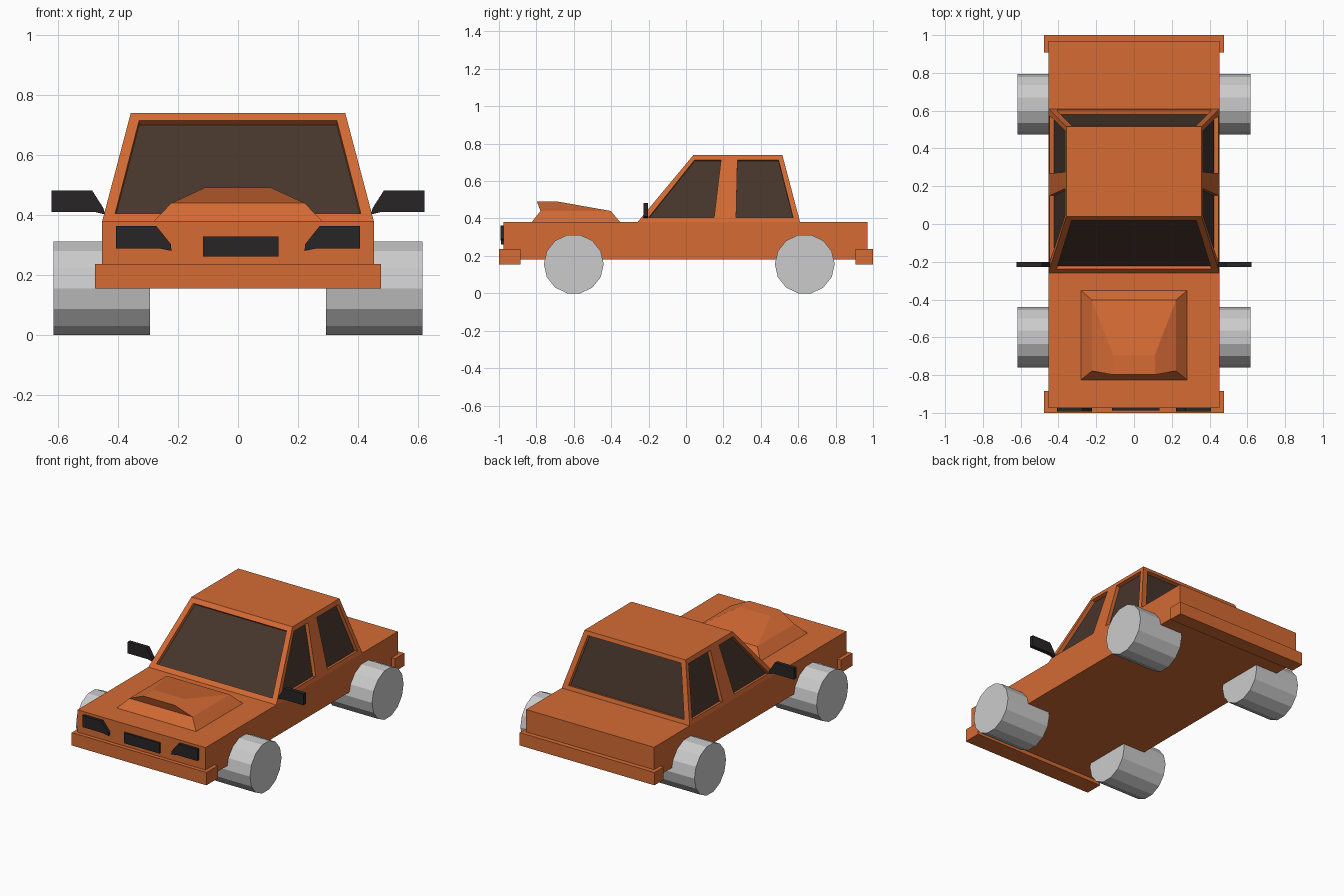
import bpy, bmesh, math
from mathutils import Vector, Matrix

if "Cube" in bpy.data.objects:
    bpy.data.objects.remove(bpy.data.objects["Cube"])


def material(name, rgb):
    m = bpy.data.materials.new(name)
    m.diffuse_color = (*rgb, 1)
    m.use_nodes = True
    m.node_tree.nodes["Principled BSDF"].inputs["Base Color"].default_value = m.diffuse_color
    return m


PAINT = material("orange paint", (0.66, 0.145, 0.034))
GLASS = material("tinted glass", (0.061, 0.036, 0.025))
BLACK = material("black trim", (0.021, 0.018, 0.019))


def finish(name, bm, mat=None):
    bmesh.ops.recalc_face_normals(bm, faces=bm.faces)
    me = bpy.data.meshes.new(name)
    bm.to_mesh(me)
    bm.free()
    ob = bpy.data.objects.new(name, me)
    bpy.context.collection.objects.link(ob)
    if mat:
        me.materials.append(mat)
    return ob


def loft(bm, *rings):
    """Closed solid through matching rings of points."""
    vs = [[bm.verts.new(p) for p in r] for r in rings]
    n = len(vs[0])
    for a, b in zip(vs, vs[1:]):
        for i in range(n):
            j = (i + 1) % n
            bm.faces.new((a[i], a[j], b[j], b[i]))
    bm.faces.new(vs[0][::-1])
    bm.faces.new(vs[-1])


def rect(x, y0, y1, z):
    return [(-x, y0, z), (x, y0, z), (x, y1, z), (-x, y1, z)]


def solid(name, mat, *rings):
    bm = bmesh.new()
    loft(bm, *rings)
    return finish(name, bm, mat)


# Body, bumpers and hood scoop
solid("body", PAINT, rect(0.453, -0.975, 0.97, 0.18), rect(0.453, -0.975, 0.97, 0.38))
solid("front_bumper", PAINT, rect(0.477, -1.0, -0.885, 0.155), rect(0.477, -1.0, -0.885, 0.237))
solid("rear_bumper", PAINT, rect(0.477, 0.907, 1.0, 0.155), rect(0.477, 0.907, 1.0, 0.237))
solid("hood_scoop", PAINT, rect(0.283, -0.827, -0.35, 0.378),
      rect(0.223, -0.778, -0.402, 0.44), rect(0.11, -0.798, -0.695, 0.492))

# Cabin with window recesses
cabin = solid("cabin", PAINT, rect(0.453, -0.26, 0.61, 0.38), rect(0.358, 0.04, 0.515, 0.74))


def slope(z, a, b):
    return a + (b - a) * (z - 0.38) / 0.36


def front(x, z):
    return Vector((x, slope(z, -0.26, 0.04), z))


def back(x, z):
    return Vector((x, slope(z, 0.61, 0.515), z))


def side(y, z, s):
    return Vector((s * slope(z, 0.453, 0.358), y, z))


wide = [(-0.41, 0.405), (0.41, 0.405), (0.33, 0.715), (-0.33, 0.715)]
side_front = [(-0.2, 0.405), (0.15, 0.405), (0.187, 0.712), (0.045, 0.712)]
side_rear = [(0.268, 0.405), (0.573, 0.405), (0.495, 0.712), (0.275, 0.712)]
windows = [("windshield", [front(*p) for p in wide], Vector((0, -0.36, 0.30))),
           ("rear_window", [back(*p) for p in wide], Vector((0, 0.36, 0.095)))]
for s, label in ((-1, "left"), (1, "right")):
    for part, pts in (("front", side_front), ("rear", side_rear)):
        windows.append((f"{label}_{part}_window", [side(*p, s) for p in pts],
                        Vector((s * 0.36, 0, 0.095))))

cut = bmesh.new()
for name, pts, n in windows:
    n.normalize()
    loft(cut, [p + n * 0.01 for p in pts], [p - n * 0.024 for p in pts])
    solid(name, GLASS, [p - n * 0.0232 for p in pts], [p - n * 0.03 for p in pts])
cutter = finish("window_cutter", cut, PAINT)
cutter.hide_render = True
cutter.hide_set(True)
mod = cabin.modifiers.new("windows", "BOOLEAN")
mod.operation = "DIFFERENCE"
mod.solver = "EXACT"
mod.object = cutter


# Headlights, grille and mirrors: front-view outlines given some depth
def plate(name, pts, y0, y1, s=1):
    solid(name, BLACK, [(s * x, y0, z) for x, z in pts], [(s * x, y1, z) for x, z in pts])


lamp = [(0.407, 0.363), (0.272, 0.363), (0.224, 0.303), (0.222, 0.281), (0.262, 0.289), (0.407, 0.289)]
mirror = [(0.623, 0.483), (0.487, 0.483), (0.45, 0.425), (0.443, 0.402), (0.478, 0.411), (0.623, 0.411)]
for s, label in ((-1, "left"), (1, "right")):
    plate(f"{label}_headlight", lamp, -0.993, -0.97, s)
    plate(f"{label}_mirror", mirror, -0.228, -0.202, s)
plate("grille", [(-0.117, 0.262), (0.135, 0.262), (0.135, 0.328), (-0.117, 0.328)], -0.988, -0.97)

# Wheels: 14-sided drums resting on a flat
for y, end in ((-0.6, "front"), (0.635, "rear")):
    for s, label in ((-1, "left"), (1, "right")):
        bm = bmesh.new()
        ring = [(y + 0.16 * math.cos(i * math.tau / 14), 0.156 + 0.16 * math.sin(i * math.tau / 14))
                for i in range(14)]
        loft(bm, [(s * 0.293, a, b) for a, b in ring], [(s * 0.616, a, b) for a, b in ring])
        finish(f"{end}_{label}_wheel", bm)
